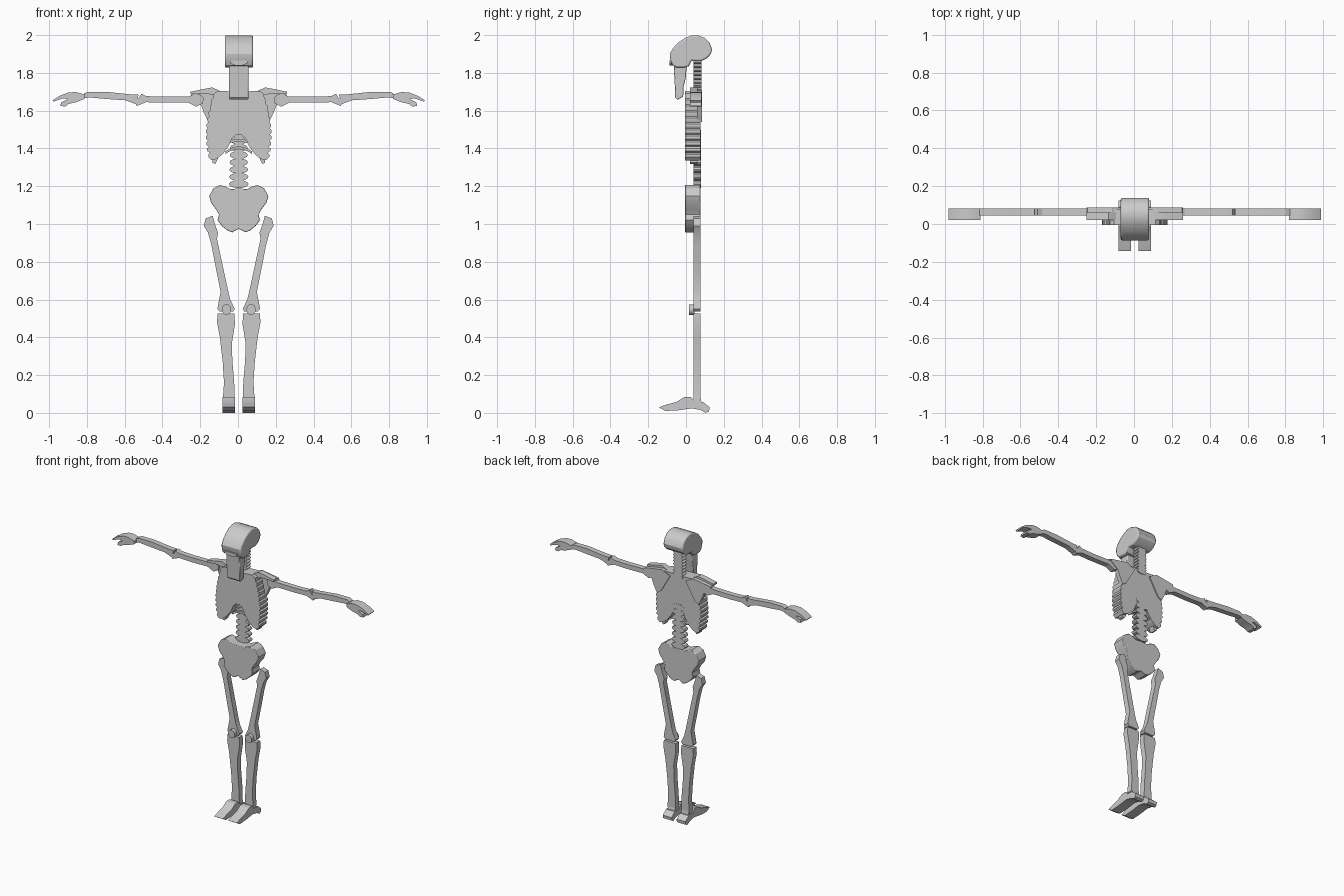
import bpy, bmesh, math

CX = 0.004  # plane of symmetry
bone = bpy.data.materials.new("bone_grey")
bone.diffuse_color = (0.6, 0.6, 0.6, 1)


def slab(name, pts, a, b, side=False, bevel=0.0):
    """Extrude an outline: (x, z) along y, or (y, z) along x when side is set."""
    bm = bmesh.new()
    place = (lambda p, d: (d, p[0], p[1])) if side else (lambda p, d: (p[0] + CX, d, p[1]))
    face = bm.faces.new([bm.verts.new(place(p, a)) for p in pts])
    new = bmesh.ops.extrude_face_region(bm, geom=[face])["geom"]
    step = (b - a, 0, 0) if side else (0, b - a, 0)
    bmesh.ops.translate(bm, vec=step, verts=[v for v in new if isinstance(v, bmesh.types.BMVert)])
    bmesh.ops.recalc_face_normals(bm, faces=bm.faces)
    me = bpy.data.meshes.new(name)
    bm.to_mesh(me)
    bm.free()
    me.materials.append(bone)
    ob = bpy.data.objects.new(name, me)
    bpy.context.collection.objects.link(ob)
    if bevel:
        m = ob.modifiers.new("soft_rim", "BEVEL")
        m.width, m.segments, m.limit_method = bevel, 2, "ANGLE"
        m.angle_limit = math.radians(60)
    return ob


def pair(name, pts, a, b):
    slab("right_" + name, pts, a, b)
    slab("left_" + name, [(-x, z) for x, z in pts], a, b)


def whole(half):
    """Close a half outline that starts and ends on the middle line."""
    return half + [(-x, z) for x, z in reversed(half[1:-1])]


def oval(cx, cz, rx, rz, n=16):
    return [(cx + rx * math.cos(2 * math.pi * i / n), cz + rz * math.sin(2 * math.pi * i / n))
            for i in range(n)]


# Skull and jaw, side profiles
skull = [(-0.083, 1.87), (-0.086, 1.9), (-0.07, 1.93), (-0.04, 1.962), (-0.005, 1.985), (0.03, 1.998),
         (0.065, 1.998), (0.1, 1.985), (0.125, 1.96), (0.138, 1.925), (0.132, 1.9), (0.11, 1.877),
         (0.08, 1.862), (0.03, 1.865), (0.015, 1.835), (-0.01, 1.828), (-0.055, 1.83), (-0.072, 1.842)]
slab("skull", skull, CX - 0.074, CX + 0.076, True, 0.008)
jaw = [(-0.065, 1.84), (-0.06, 1.75), (-0.057, 1.67), (-0.045, 1.657), (-0.015, 1.675),
       (-0.012, 1.73), (0.0, 1.78), (0.003, 1.84)]
slab("jaw", jaw, CX - 0.051, CX + 0.051, True, 0.004)
slab("nose_ridge", [(-0.045, 1.865), (0.045, 1.865), (0.045, 1.85), (0.02, 1.84),
                    (-0.02, 1.84), (-0.045, 1.85)], -0.088, -0.07)

# Spine: neck and lower back
for i in range(9):
    slab(f"neck_vertebra_{i}", oval(0, 1.69 + i * 0.021, 0.038, 0.014, 10), 0.04, 0.083)
for i in range(8):
    slab(f"back_vertebra_{i}", oval(0, 1.211 + i * 0.0385, 0.052 - 0.001 * i, 0.021, 12), 0.04, 0.08)
slab("spine_core", [(-0.014, 1.2), (0.014, 1.2), (0.014, 1.87), (-0.014, 1.87)], 0.048, 0.076)

# Floating ribs
for i, (w, z) in enumerate([(0.07, 1.385), (0.085, 1.425)]):
    arc = [(w * t / 4, z + 0.025 * (1 - (t / 4) ** 2)) for t in range(-4, 5)]
    slab(f"floating_rib_{i}", arc + [(x, q - 0.014) for x, q in reversed(arc)], 0.03, 0.075)

# Rib cage with notched flanks and an arched lower edge
flank = []
for i in range(10):
    z = 1.665 - i * 0.032
    x = 0.142 + 0.028 * math.sin(math.pi * min(1, i / 9 * 0.8))
    flank += [(x - 0.006, z), (x + 0.003, z - 0.008), (x + 0.003, z - 0.022)]
ribs = [(0, 1.7), (0.11, 1.705), (0.132, 1.69)] + flank + [
    (0.145, 1.337), (0.115, 1.345), (0.085, 1.37), (0.055, 1.41), (0.035, 1.455), (0.015, 1.472), (0, 1.472)]
slab("rib_cage", whole(ribs), -0.006, 0.078)
pair("rib_tip", [(0.11, 1.35), (0.14, 1.36), (0.14, 1.325), (0.125, 1.318), (0.115, 1.335)], 0.02, 0.06)

# Shoulders
pair("collar_bone", [(0.07, 1.685), (0.1, 1.705), (0.14, 1.723), (0.2, 1.712), (0.255, 1.7),
                     (0.255, 1.687), (0.18, 1.692), (0.12, 1.68)], 0.02, 0.06)
pair("shoulder_blade", [(0.06, 1.68), (0.12, 1.71), (0.19, 1.7), (0.25, 1.69), (0.255, 1.675),
                        (0.2, 1.63), (0.185, 1.59), (0.16, 1.54), (0.13, 1.56)], 0.058, 0.086)

# Arms
pair("upper_arm", [(0.185, 1.668), (0.205, 1.685), (0.235, 1.69), (0.262, 1.676), (0.4, 1.674),
                   (0.49, 1.677), (0.515, 1.69), (0.53, 1.665), (0.555, 1.655), (0.54, 1.625),
                   (0.49, 1.645), (0.4, 1.642), (0.27, 1.644), (0.225, 1.622), (0.19, 1.638)], 0.045, 0.083)
pair("forearm", [(0.53, 1.685), (0.56, 1.685), (0.64, 1.693), (0.7, 1.7), (0.8, 1.7), (0.82, 1.69),
                 (0.82, 1.665), (0.79, 1.67), (0.7, 1.662), (0.6, 1.655), (0.545, 1.635)], 0.045, 0.083)
pair("hand", [(0.815, 1.685), (0.86, 1.698), (0.9, 1.697), (0.95, 1.678), (0.985, 1.655), (0.98, 1.648),
              (0.93, 1.665), (0.905, 1.662), (0.94, 1.643), (0.945, 1.625), (0.92, 1.622), (0.9, 1.636),
              (0.86, 1.645), (0.818, 1.662)], 0.02, 0.083)

# Pelvis
pelvis = [(0, 1.188), (0.045, 1.185), (0.07, 1.198), (0.1, 1.207), (0.135, 1.188), (0.157, 1.147),
          (0.145, 1.11), (0.118, 1.075), (0.105, 1.05), (0.112, 1.02), (0.09, 0.99), (0.06, 0.966),
          (0.035, 0.956), (0, 0.975)]
slab("pelvis", whole(pelvis), -0.006, 0.078, bevel=0.004)

# Legs
pair("thigh_bone", [(0.138, 1.043), (0.175, 1.03), (0.185, 0.99), (0.163, 0.955), (0.145, 0.89),
                    (0.12, 0.76), (0.096, 0.64), (0.104, 0.6), (0.113, 0.55), (0.1, 0.536), (0.03, 0.536),
                    (0.021, 0.55), (0.045, 0.6), (0.057, 0.65), (0.085, 0.78), (0.115, 0.92),
                    (0.11, 0.955), (0.125, 0.995)], 0.04, 0.078)
pair("knee_cap", oval(0.065, 0.547, 0.025, 0.028), 0.015, 0.045)
pair("shin_bone", [(0.023, 0.525), (0.112, 0.525), (0.115, 0.48), (0.1, 0.4), (0.085, 0.27), (0.078, 0.16),
                   (0.084, 0.07), (0.022, 0.07), (0.024, 0.16), (0.034, 0.28), (0.036, 0.37),
                   (0.02, 0.47)], 0.04, 0.078)

# Feet, side profiles
foot = [(-0.143, 0.03), (-0.1, 0.045), (-0.05, 0.058), (-0.01, 0.083), (0.025, 0.085), (0.045, 0.06),
        (0.09, 0.058), (0.125, 0.03), (0.122, 0.008), (0.105, 0), (0.075, 0.016), (0.03, 0.024),
        (-0.04, 0.014), (-0.11, 0.01)]
for name, s in (("right_foot", 1), ("left_foot", -1)):
    slab(name, foot, CX + s * 0.019, CX + s * 0.087, True)
    slab(name.replace("foot", "ankle"), [(0.035, 0.05), (0.083, 0.05), (0.078, 0.078), (0.04, 0.078)],
         CX + s * 0.025, CX + s * 0.08, True)

# Smooth the curved rims
for ob in bpy.context.collection.objects:
    ob.select_set(True)
    bpy.context.view_layer.objects.active = ob
bpy.ops.object.shade_smooth_by_angle(angle=math.radians(25))
